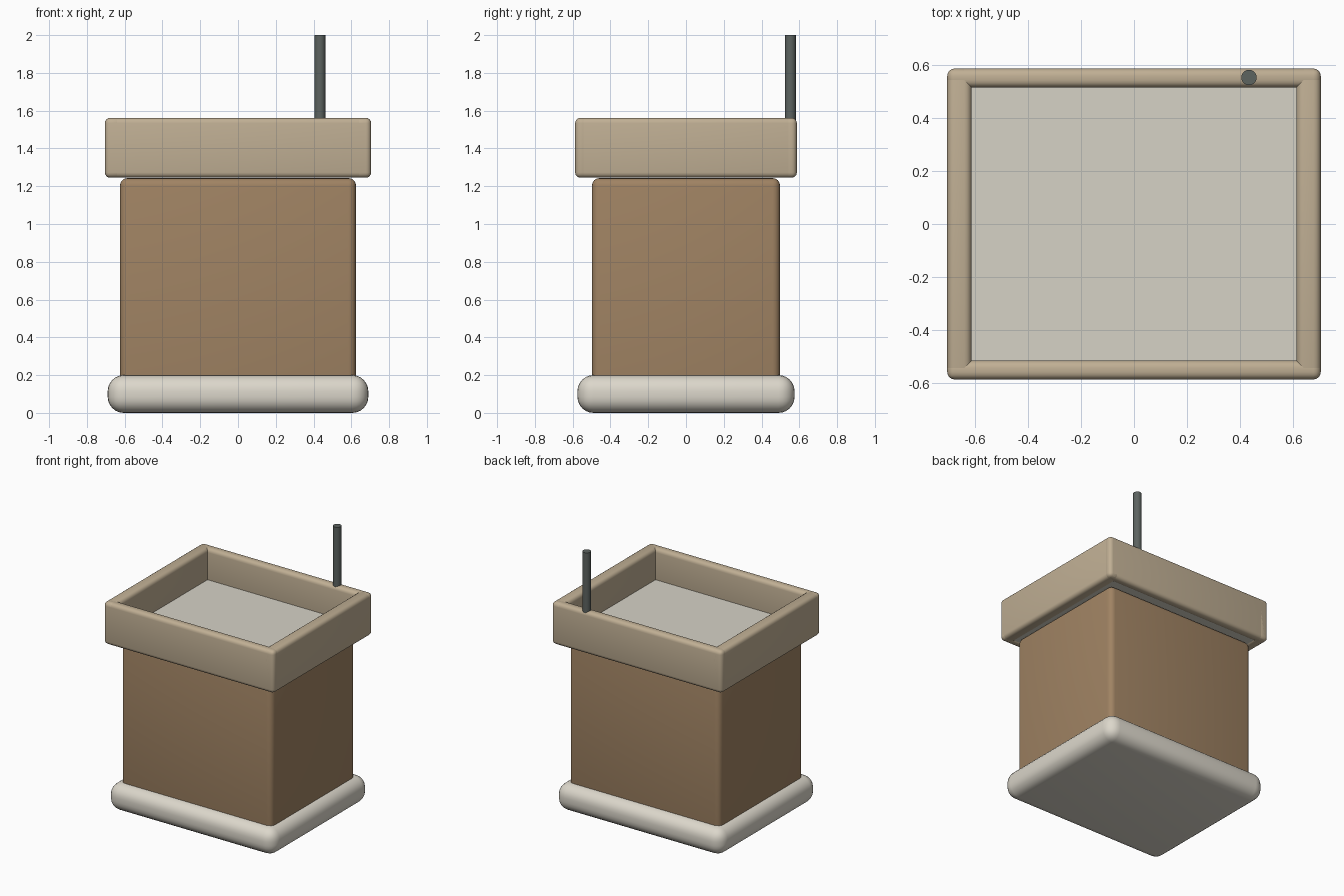
import bpy, math

if "Cube" in bpy.data.objects:
    bpy.data.objects.remove(bpy.data.objects["Cube"])


def material(name, rgb):
    m = bpy.data.materials.new(name)
    lin = [(c / 255 / 12.92) if c < 11 else ((c / 255 + 0.055) / 1.055) ** 2.4 for c in rgb]
    m.diffuse_color = (*lin, 1)
    m.use_nodes = True
    m.node_tree.nodes["Principled BSDF"].inputs["Base Color"].default_value = m.diffuse_color
    return m


brown = material("brown_wall", (160, 131, 99))
tan = material("tan_trim", (192, 175, 148))
ivory = material("ivory_base", (220, 215, 203))
grey = material("pale_roof", (214, 210, 198))
metal = material("dark_metal", (92, 99, 96))


def finish(obj, name, mat):
    obj.name = name
    obj.data.materials.append(mat)
    bpy.ops.object.shade_smooth_by_angle(angle=math.radians(35))
    return obj


def box(name, lo, hi, mat, bevel=0, segments=4):
    """Rounded box between two corners."""
    bpy.ops.mesh.primitive_cube_add(size=1, location=[(a + b) / 2 for a, b in zip(lo, hi)])
    obj = bpy.context.object
    obj.scale = [b - a for a, b in zip(lo, hi)]
    bpy.ops.object.transform_apply(location=False, rotation=False, scale=True)
    if bevel:
        mod = obj.modifiers.new("rounding", 'BEVEL')
        mod.width, mod.segments = bevel, segments
        bpy.ops.object.modifier_apply(modifier=mod.name)
    return finish(obj, name, mat)


# Base and body
box("base_plinth", (-0.69, -0.575, 0), (0.69, 0.575, 0.2), ivory, 0.085, 6)
box("body", (-0.625, -0.498, 0.003), (0.625, 0.498, 1.243), brown, 0.04)

# Recessed roof slab
box("roof_slab", (-0.64, -0.53, 1.25), (0.64, 0.53, 1.33), grey)

# Parapet walls, overlapping at the corners
X, Y, Z0, Z1 = 0.705, 0.587, 1.245, 1.562
for side, s in (("front", -1), ("back", 1)):
    y = sorted((s * Y, s * (Y - 0.072)))
    box(side + "_parapet", (-X, y[0], Z0), (X, y[1], Z1), tan, 0.028)
for side, s in (("left", -1), ("right", 1)):
    x = sorted((s * X, s * (X - 0.092)))
    box(side + "_parapet", (x[0], -Y, Z0), (x[1], Y, Z1), tan, 0.028)

# Pole standing on the back parapet
bpy.ops.mesh.primitive_cylinder_add(vertices=24, radius=0.029, depth=0.46, location=(0.434, 0.553, 1.77))
finish(bpy.context.object, "pole", metal)
